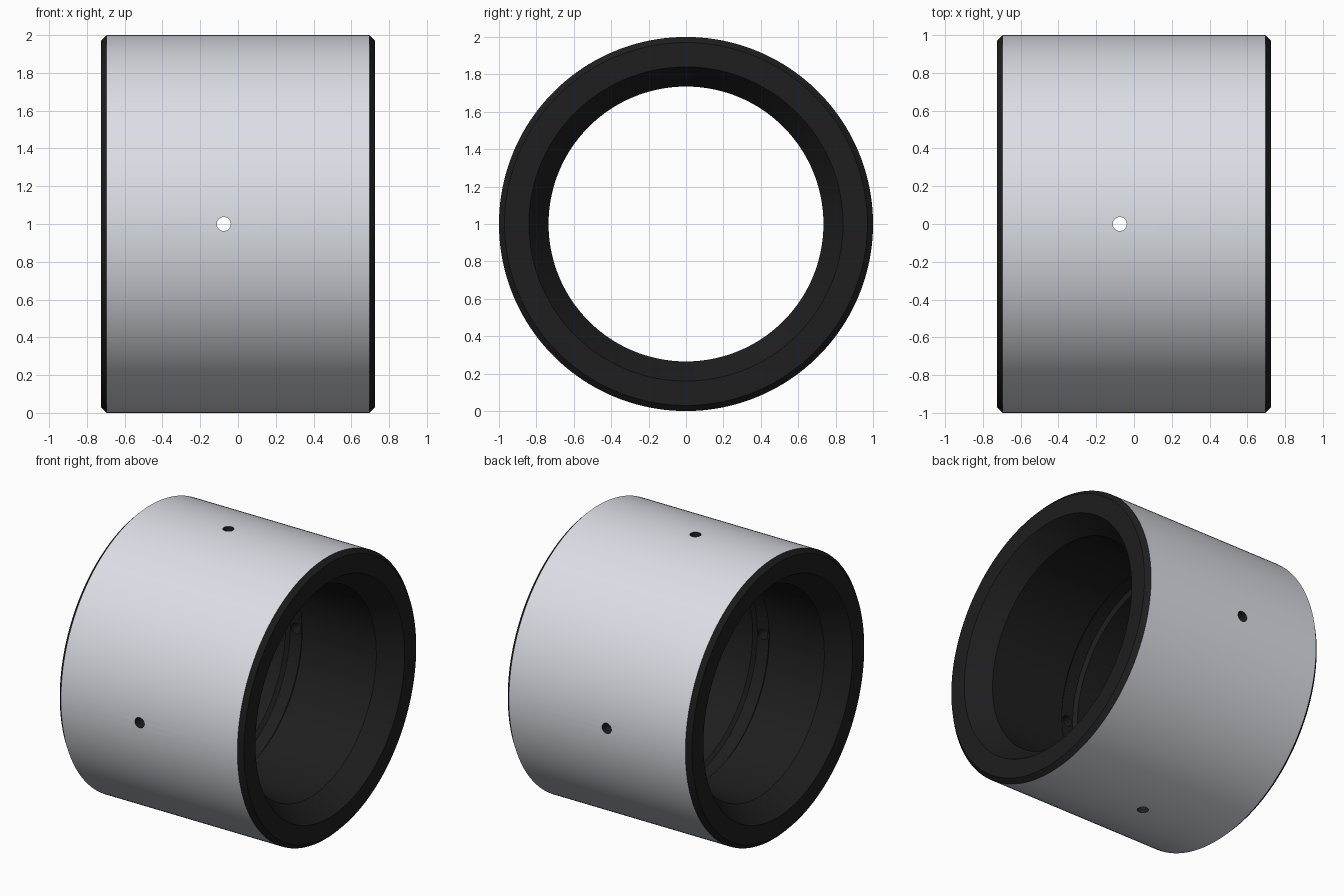
import bpy, bmesh
from math import pi, cos, sin, hypot

if "Cube" in bpy.data.objects:
    bpy.data.objects.remove(bpy.data.objects["Cube"])

SEGS = 160
HALF, R = 0.725, 1.0
HOLE_X, HOLE_R = -0.075, 0.037


def material(name, color):
    mat = bpy.data.materials.new(name)
    mat.diffuse_color = color
    mat.use_nodes = True
    mat.node_tree.nodes["Principled BSDF"].inputs["Base Color"].default_value = mat.diffuse_color
    return mat


# Bushing wall: closed (x, radius) profile turned about the x axis
profile = [
    (-HALF, 0.97), (-HALF + 0.03, R), (HALF - 0.03, R), (HALF, 0.97),   # outer skin
    (HALF, 0.84), (HALF - 0.15, 0.735),                                # lead-in
    (HOLE_X + 0.065, 0.735), (HOLE_X + 0.045, 0.76),                   # oil groove
    (HOLE_X - 0.045, 0.76), (HOLE_X - 0.065, 0.735),
    (-HALF + 0.15, 0.735), (-HALF, 0.84),                              # lead-in
]
bm = bmesh.new()
rings = []
for i in range(SEGS):
    a = 2 * pi * i / SEGS
    rings.append([bm.verts.new((x, r * cos(a), 1 + r * sin(a))) for x, r in profile])
n = len(profile)
for i in range(SEGS):
    p, q = rings[i], rings[(i + 1) % SEGS]
    for j in range(n):
        k = (j + 1) % n
        bm.faces.new((p[j], p[k], q[k], q[j]))
bmesh.ops.recalc_face_normals(bm, faces=bm.faces)
mesh = bpy.data.meshes.new("bushing")
bm.to_mesh(mesh)
bm.free()
bushing = bpy.data.objects.new("bushing", mesh)
bpy.context.collection.objects.link(bushing)

# Oil holes: one drill along z and one along y, each passing through both walls
cutters = []
for name, rot in (("vertical_drill", 0), ("cross_drill", pi / 2)):
    bpy.ops.mesh.primitive_cylinder_add(vertices=32, radius=HOLE_R, depth=2.4,
                                        location=(HOLE_X, 0, 1), rotation=(rot, 0, 0))
    cutter = bpy.context.object
    cutter.name = name
    cutter.hide_render = True
    cutters.append(cutter)

bpy.ops.object.select_all(action='DESELECT')
bushing.select_set(True)
bpy.context.view_layer.objects.active = bushing
for cutter in cutters:
    mod = bushing.modifiers.new(cutter.name, 'BOOLEAN')
    mod.operation = 'DIFFERENCE'
    mod.solver = 'EXACT'
    mod.object = cutter
    bpy.ops.object.modifier_apply(modifier=mod.name)
for cutter in cutters:
    bpy.data.objects.remove(cutter, do_unlink=True)

# Bright outer skin; ends, chamfers, bore and holes are black
mesh = bushing.data
mesh.materials.clear()
mesh.materials.append(material("black_finish", (0.013, 0.013, 0.014, 1)))
mesh.materials.append(material("steel_skin", (0.71, 0.74, 0.79, 1)))
for face in mesh.polygons:
    c = face.center
    face.material_index = int(hypot(c.y, c.z - 1) > 0.99)

bpy.ops.object.shade_smooth_by_angle(angle=pi / 9)
